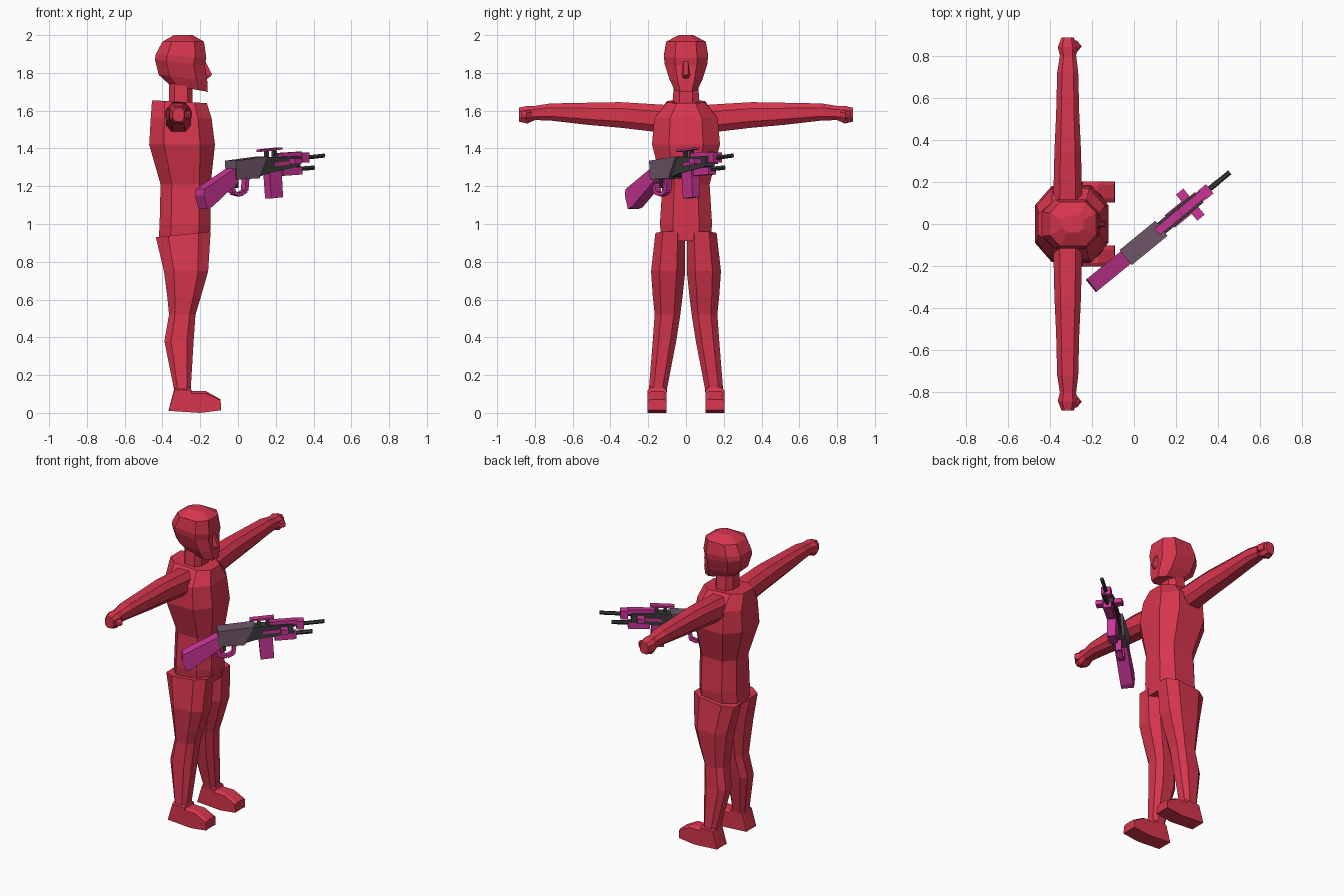
import bpy, bmesh, math
from mathutils import Vector


def material(name, rgb):
    m = bpy.data.materials.new(name)
    m.diffuse_color = (*rgb, 1)
    return m


RED = material("red", (0.68, 0.036, 0.075))
MAGENTA = material("magenta", (0.58, 0.035, 0.30))
MAUVE = material("mauve grey", (0.16, 0.095, 0.14))
DARK = material("dark grey", (0.045, 0.043, 0.045))

OCT = [(1, .5), (.55, 1), (-.55, 1), (-1, .5), (-1, -.5), (-.55, -1), (.55, -1), (1, -.5)]


def loft(name, rings, mat):
    """Skin a list of equal-length point rings and cap both ends."""
    bm = bmesh.new()
    vs = [[bm.verts.new(p) for p in r] for r in rings]
    n = len(vs[0])
    for a, b in zip(vs, vs[1:]):
        for i in range(n):
            bm.faces.new((a[i], a[(i + 1) % n], b[(i + 1) % n], b[i]))
    bm.faces.new(vs[0])
    bm.faces.new(vs[-1])
    bmesh.ops.recalc_face_normals(bm, faces=bm.faces)
    me = bpy.data.meshes.new(name)
    bm.to_mesh(me)
    bm.free()
    me.materials.append(mat)
    ob = bpy.data.objects.new(name, me)
    bpy.context.collection.objects.link(ob)
    return ob


def upright(zb, zf, xb, xf, y0, y1):
    """Octagonal ring; zb/zf are the heights at its back and front."""
    cx, rx, cy, ry = (xb + xf) / 2, (xf - xb) / 2, (y0 + y1) / 2, (y1 - y0) / 2
    return [(cx + a * rx, cy + b * ry, zb + (zf - zb) * (a + 1) / 2) for a, b in OCT]


def sideways(y, x0, x1, z0, z1):
    """Octagonal ring across the arm direction."""
    return [((x0 + x1) / 2 + a * (x1 - x0) / 2, y, (z0 + z1) / 2 + b * (z1 - z0) / 2)
            for a, b in OCT]


# ---- Body centre
loft("torso", [upright(zb, zf, xb, xf, -h, h) for zb, zf, xb, xf, h in [
    (.91, .91, -.42, -.15, .13), (1.0, 1.0, -.415, -.145, .138),
    (1.21, 1.21, -.41, -.145, .125), (1.42, 1.42, -.47, -.122, .18),
    (1.56, 1.56, -.462, -.14, .168), (1.655, 1.64, -.455, -.165, .10)]], RED)
loft("neck", [upright(z, z, -.365, -.24, -h, h) for z, h in [(1.6, .075), (1.76, .062)]], RED)
loft("head", [upright(zb, zf, xb, xf, -h, h) for zb, zf, xb, xf, h in [
    (1.735, 1.70, -.36, -.16, .06), (1.79, 1.76, -.42, -.163, .088),
    (1.87, 1.84, -.44, -.175, .113), (1.90, 1.88, -.435, -.168, .117),
    (1.965, 1.965, -.40, -.18, .105), (2.0, 2.0, -.34, -.24, .04)]], RED)
loft("nose", [[(-.18, -.012, 1.86), (-.18, .012, 1.86), (-.172, .012, 1.86), (-.172, -.012, 1.86)],
              [(-.18, -.026, 1.79), (-.18, .026, 1.79), (-.137, .01, 1.79), (-.137, -.01, 1.79)],
              [(-.18, -.022, 1.77), (-.18, .022, 1.77), (-.16, .01, 1.77), (-.16, -.01, 1.77)]], RED)

# ---- Limbs, mirrored left and right
LEG = [(.93, .96, -.435, -.145, .004, .162), (.75, .75, -.392, -.158, .004, .185),
       (.62, .62, -.375, -.195, .018, .176), (.52, .52, -.365, -.225, .03, .166),
       (.38, .38, -.39, -.235, .052, .176), (.13, .13, -.34, -.25, .10, .196),
       (.08, .08, -.34, -.25, .105, .196)]
ARM = [(.10, -.385, -.245, 1.48, 1.63), (.18, -.382, -.248, 1.49, 1.635),
       (.35, -.378, -.252, 1.51, 1.645), (.52, -.37, -.26, 1.525, 1.642),
       (.72, -.365, -.265, 1.548, 1.638), (.80, -.352, -.275, 1.55, 1.625),
       (.84, -.362, -.27, 1.532, 1.626), (.885, -.345, -.285, 1.542, 1.615)]
FOOT = [(-.368, .012), (-.335, .135), (-.25, .135), (-.245, .115), (-.17, .115),
        (-.092, .072), (-.09, .015), (-.2, 0)]
for s, side in ((1, "left"), (-1, "right")):
    flip = lambda ring: [(x, s * y, z) for x, y, z in ring]
    loft(side + "_leg", [flip(upright(*r)) for r in LEG], RED)
    loft(side + "_arm", [flip(sideways(*r)) for r in ARM], RED)
    loft(side + "_foot", [flip([(x, y, z * k) for x, z in FOOT])
                          for y, k in ((.102, .9), (.12, 1), (.185, 1), (.203, .9))], RED)
    loft(side + "_thumb", [flip(sideways(*r)) for r in [
        (.815, -.30, -.272, 1.56, 1.60), (.845, -.30, -.248, 1.555, 1.60),
        (.872, -.30, -.272, 1.56, 1.595)]], RED)

# ---- Rifle, aimed diagonally: profiles are (x, z) along its centre line
AIM = math.radians(39.3)


def aimed(x, v, z):
    return (x - v * math.sin(AIM), -.127 + x * math.tan(AIM) + v * math.cos(AIM), z)


def slab(name, profile, half, mat, offset=0):
    return loft(name, [[aimed(x, v, z) for x, z in profile]
                       for v in (offset - half, offset + half)], mat)


def bar(name, x0, x1, z0, z1, half, mat, rise=0, offset=0):
    return slab(name, [(x0, z0), (x1, z0 + rise), (x1, z1 + rise), (x0, z1)], half, mat, offset)


def tube(name, x0, z0, x1, z1, r, mat):
    return loft(name, [[aimed(x, r * math.cos(i * math.pi / 3), z + r * math.sin(i * math.pi / 3))
                        for i in range(6)] for x, z in ((x0, z0), (x1, z1))], mat)


# Stock widens from the grip to the butt
slab("stock", [(-.03, 1.30), (-.2, 1.185), (-.205, 1.15), (-.185, 1.08), (-.16, 1.09),
               (-.02, 1.225)], .038, MAGENTA)
slab("receiver", [(-.04, 1.335), (-.035, 1.235), (.085, 1.242), (.13, 1.358)], .046, MAUVE)
slab("fore_body", [(.08, 1.245), (.13, 1.265), (.31, 1.305), (.31, 1.36), (.13, 1.352)],
     .032, DARK)
tube("barrel", .28, 1.343, .455, 1.362, .012, DARK)
tube("lower_tube", .18, 1.28, .40, 1.298, .013, DARK)
slab("fore_grip", [(.225, 1.255), (.325, 1.262), (.325, 1.302), (.225, 1.295)], .026, MAGENTA)
slab("magazine", [(.15, 1.275), (.16, 1.135), (.222, 1.142), (.215, 1.285)], .026, MAGENTA)

# Trigger guard as four thin bars around an opening
G = [(-.045, 1.235), (-.03, 1.165), (.005, 1.155), (.035, 1.175), (.04, 1.24)]
for i, (a, b) in enumerate(zip(G, G[1:])):
    d = Vector((b[0] - a[0], b[1] - a[1])).normalized() * .009
    n = (-d.y, d.x)
    slab(f"trigger_guard_{i + 1}", [(a[0] - n[0], a[1] - n[1]), (b[0] - n[0], b[1] - n[1]),
                                    (b[0] + n[0], b[1] + n[1]), (a[0] + n[0], a[1] + n[1])],
         .018, MAGENTA)
bar("trigger", -.012, 0, 1.19, 1.24, .006, DARK)

# Sight, its mounts and the front fittings
bar("sight_rail", .11, .222, 1.382, 1.394, .02, MAGENTA, .012)
for x in (.145, .185):
    bar("sight_mount", x, x + .014, 1.345, 1.388, .01, DARK)
bar("top_cover", .20, .325, 1.345, 1.375, .02, MAGENTA, .008)
bar("front_block", .325, .36, 1.325, 1.378, .028, MAGENTA)
bar("cross_block", .25, .285, 1.318, 1.348, .08, MAGENTA)
for s in (1, -1):
    bar("side_rail", .17, .27, 1.305, 1.325, .004, MAGENTA, .012, s * .034)
